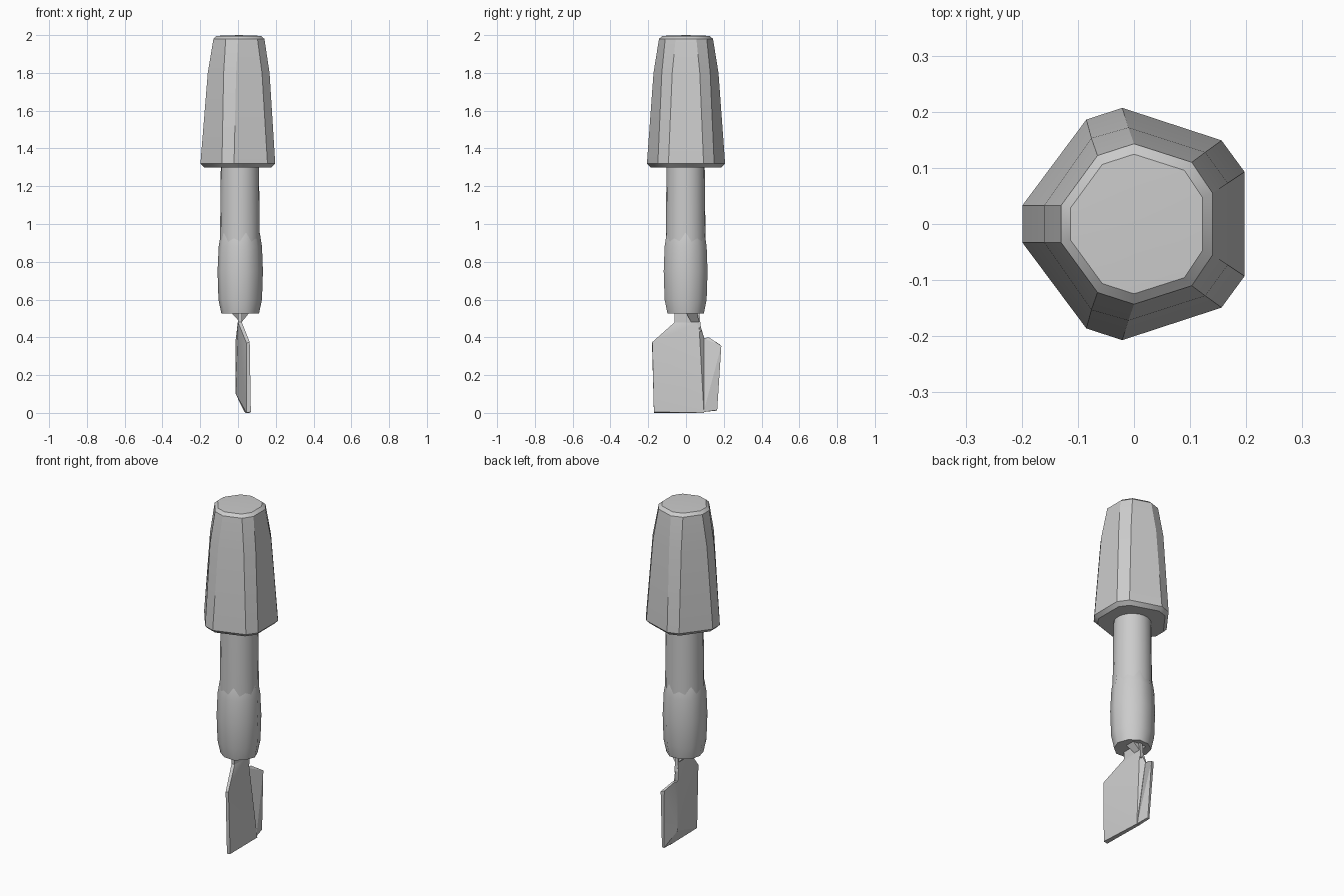
import bpy, bmesh, math

if "Cube" in bpy.data.objects:
    bpy.data.objects.remove(bpy.data.objects["Cube"])


def finish(name, bm, angle=30):
    bmesh.ops.recalc_face_normals(bm, faces=bm.faces)
    me = bpy.data.meshes.new(name)
    bm.to_mesh(me)
    bm.free()
    ob = bpy.data.objects.new(name, me)
    bpy.context.collection.objects.link(ob)
    bpy.ops.object.select_all(action='DESELECT')
    ob.select_set(True)
    bpy.context.view_layer.objects.active = ob
    bpy.ops.object.shade_smooth_by_angle(angle=math.radians(angle))
    return ob


def loft(name, rings, angle=30, tip=None):
    """Skin a stack of rings; the last one closes to a tip if given."""
    bm = bmesh.new()
    vs = [[bm.verts.new(p) for p in r] for r in rings]
    n = len(vs[0])
    for a, b in zip(vs, vs[1:]):
        for i in range(n):
            j = (i + 1) % n
            bm.faces.new((a[i], a[j], b[j], b[i]))
    bm.faces.new(vs[0])
    if tip:
        t = bm.verts.new(tip)
        for i in range(n):
            bm.faces.new((vs[-1][i], vs[-1][(i + 1) % n], t))
    else:
        bm.faces.new(vs[-1])
    return finish(name, bm, angle)


def hull(name, pts, angle=25):
    bm = bmesh.new()
    for p in pts:
        bm.verts.new(p)
    res = bmesh.ops.convex_hull(bm, input=bm.verts)
    junk = [g for g in res["geom_interior"] if isinstance(g, bmesh.types.BMVert)]
    bmesh.ops.delete(bm, geom=junk, context='VERTS')
    bmesh.ops.dissolve_limit(bm, angle_limit=math.radians(1),
                             verts=bm.verts, edges=bm.edges)
    return finish(name, bm, angle)


def mirrored(half, z, s=1.0):
    pts = half + [(x, -y) for x, y in reversed(half)]
    return [(x * s, y * s, z) for x, y in pts]


# Handle cap: a pentagon with cut corners, rounder toward the top
base = [(0.197, 0.093), (0.156, 0.149), (-0.021, 0.207), (-0.085, 0.186), (-0.199, 0.033)]
mid = [(0.167, 0.073), (0.127, 0.128), (-0.01, 0.172), (-0.076, 0.153), (-0.16, 0.033)]
top = [(0.14, 0.055), (0.103, 0.11), (0.0, 0.143), (-0.065, 0.122), (-0.13, 0.033)]
loft("handle_cap", [mirrored(base, 1.30, 0.9), mirrored(base, 1.32), mirrored(mid, 1.80),
                    mirrored(top, 1.98), mirrored(top, 1.996, 0.87)], 32, (0.005, 0, 2.0))


def ring(z, r, n, dip=1.0):
    return [(0.01 + r * (dip if i % 2 else 1) * math.cos(2 * math.pi * i / n),
             -0.002 + r * (dip if i % 2 else 1) * math.sin(2 * math.pi * i / n), z)
            for i in range(n)]


# Straight shaft
loft("shaft", [ring(0.60, 0.104, 20), ring(0.95, 0.105, 20), ring(1.31, 0.101, 20)], 40)

# Bulging sleeve whose lobes sink into the shaft
loft("sleeve", [ring(0.525, 0.101, 10, 0.97), ring(0.60, 0.117, 10, 0.97),
                ring(0.75, 0.122, 10, 0.97), ring(0.88, 0.117, 10, 0.96),
                ring(0.95, 0.106, 10, 0.95), ring(1.02, 0.08, 10)], 45)

# Neck: a flat stem and a small wedge under the sleeve
hull("neck_stem", [(x, y, z) for x in (0.0, 0.02)
                   for y, z in ((-0.06, 0.54), (-0.06, 0.46), (0.07, 0.54), (0.08, 0.43))])
hull("neck_wedge", [(-0.035, 0.0, 0.53), (-0.035, 0.06, 0.53), (0.06, 0.0, 0.53),
                    (0.06, 0.06, 0.53), (0.015, 0.03, 0.475), (0.015, 0.07, 0.475)])

# Main blade, twisted and thinning toward the bottom
hull("blade", [(0.062, -0.178, 0.375), (0.068, -0.17, 0.005), (0.06, 0.095, 0.0),
               (0.0, 0.095, 0.40), (0.045, -0.18, 0.37), (0.045, -0.168, 0.0),
               (-0.012, 0.095, 0.10), (-0.012, 0.095, 0.39), (0.04, 0.095, 0.0),
               (0.0, -0.06, 0.48), (0.02, -0.06, 0.48), (0.0, 0.068, 0.49),
               (0.018, 0.068, 0.48)])

# Side flap of the blade
hull("blade_flap", [(0.0, 0.093, 0.395), (0.055, 0.093, 0.005), (-0.012, 0.093, 0.39),
                    (-0.012, 0.093, 0.10), (0.035, 0.093, 0.005), (0.0, 0.12, 0.40),
                    (-0.008, 0.12, 0.395), (0.035, 0.187, 0.355), (0.015, 0.182, 0.36),
                    (0.042, 0.165, 0.015), (0.03, 0.163, 0.012)])
